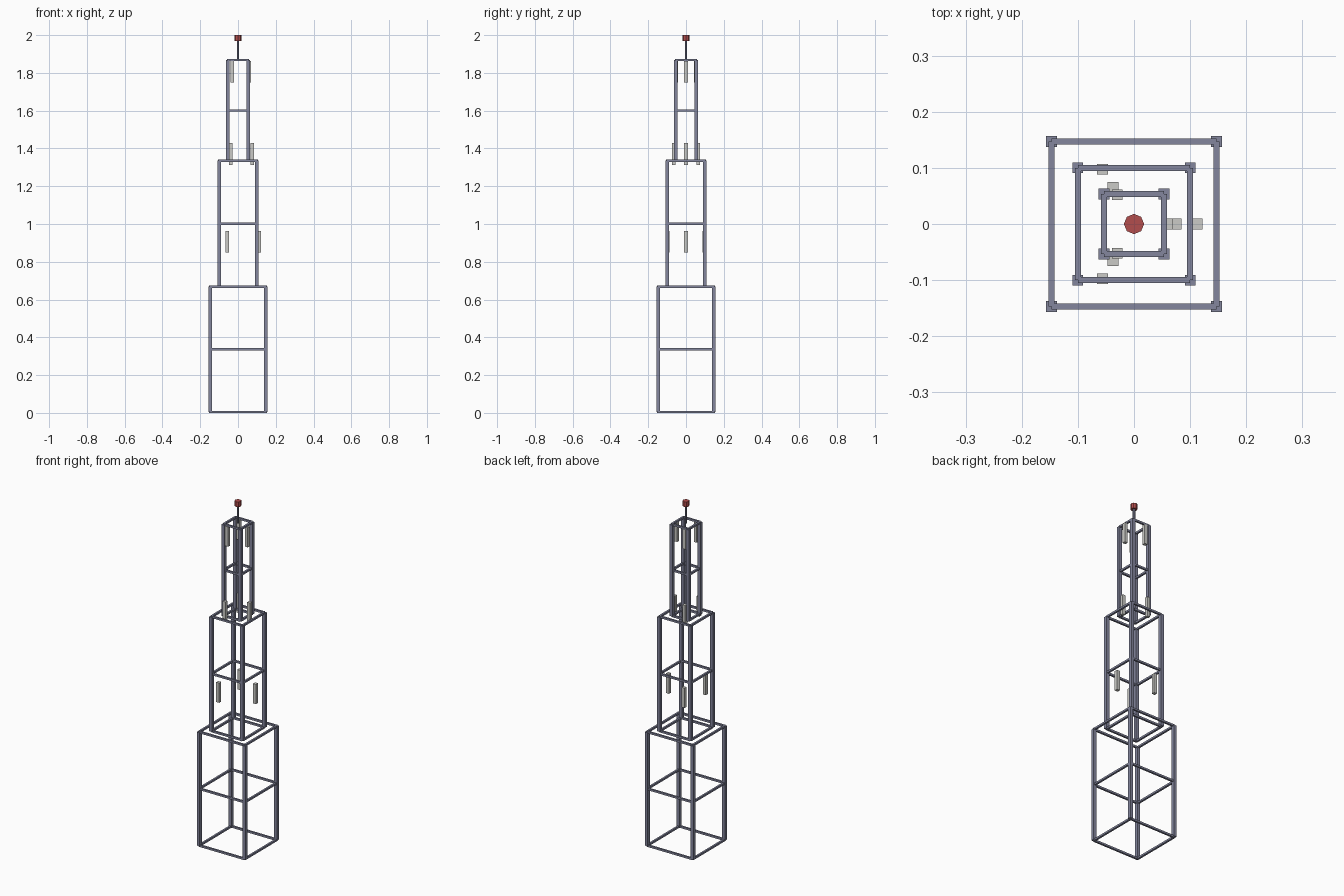
import bpy, bmesh, math
from mathutils import Matrix, Vector

if "Cube" in bpy.data.objects:
    bpy.data.objects.remove(bpy.data.objects["Cube"])


def material(name, rgb):
    m = bpy.data.materials.new(name)
    m.diffuse_color = (*rgb, 1)
    m.use_nodes = True
    m.node_tree.nodes["Principled BSDF"].inputs["Base Color"].default_value = m.diffuse_color
    return m


STEEL = material("blue grey steel", (0.23, 0.24, 0.34))
PANEL = material("light grey panel", (0.60, 0.60, 0.57))
RED = material("beacon red", (0.45, 0.075, 0.075))


def add_box(bm, centre, size):
    bmesh.ops.create_cube(bm, size=1, matrix=Matrix.Translation(Vector(centre))
                          @ Matrix.Diagonal((*size, 1)))


def finish(bm, name, mat):
    mesh = bpy.data.meshes.new(name)
    bm.to_mesh(mesh)
    bm.free()
    mesh.materials.append(mat)
    ob = bpy.data.objects.new(name, mesh)
    bpy.context.collection.objects.link(ob)


def cylinder(name, r, z0, z1, mat):
    bm = bmesh.new()
    bmesh.ops.create_cone(bm, cap_ends=True, segments=8, radius1=r, radius2=r,
                          depth=z1 - z0,
                          matrix=Matrix.Translation((0, 0, (z0 + z1) / 2)))
    finish(bm, name, mat)


LEG, BEAM = 0.019, 0.011

# Three stacked square frames: half width, bottom and top of the legs
tiers = [("lower", 0.147, 0.0055, 0.668),
         ("middle", 0.100, 0.668, 1.335),
         ("upper", 0.0535, 1.335, 1.868)]
for name, h, z0, z1 in tiers:
    # Corner legs
    bm = bmesh.new()
    for sx in (-1, 1):
        for sy in (-1, 1):
            add_box(bm, (sx * h, sy * h, (z0 + z1) / 2), (LEG, LEG, z1 - z0))
    finish(bm, name + "_legs", STEEL)
    # Horizontal rings at the bottom, middle and top
    bm = bmesh.new()
    for z in (z0, (z0 + z1) / 2, z1):
        for s in (-1, 1):
            add_box(bm, (0, s * h, z), (2 * h, BEAM, BEAM))
            add_box(bm, (s * h, 0, z), (BEAM, 2 * h, BEAM))
    finish(bm, name + "_rings", STEEL)

# Antenna panels, three around the tower at each level: radius, height
for name, r, z in [("lower", 0.1125, 0.906), ("middle", 0.075, 1.371),
                   ("upper", 0.06, 1.806)]:
    bm = bmesh.new()
    for k in range(3):
        a = k * math.tau / 3
        add_box(bm, (r * math.cos(a), r * math.sin(a), z), (0.019, 0.019, 0.115))
    finish(bm, name + "_antenna_panels", PANEL)

# Mast with warning beacon
cylinder("mast", 0.0065, 1.868, 1.985, STEEL)
cylinder("beacon", 0.018, 1.97, 2.0, RED)
